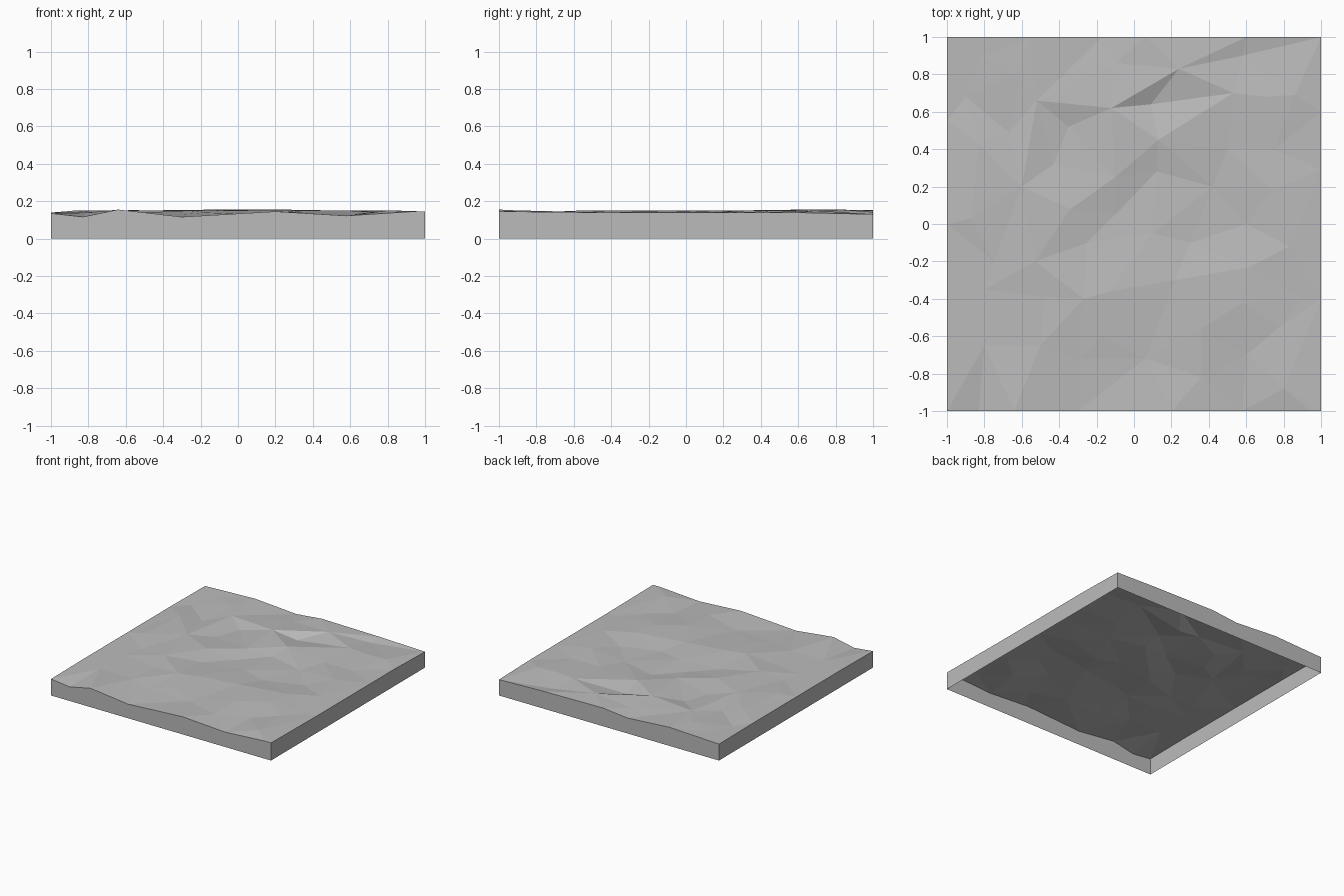
import bpy
import bmesh
from mathutils import Vector
from mathutils.geometry import delaunay_2d_cdt

# Remove the default cube
default_cube = bpy.data.objects.get("Cube")
if default_cube:
    bpy.data.objects.remove(default_cube, do_unlink=True)

# One flat stone grey
stone = bpy.data.materials.new("stone grey")
stone.use_nodes = True
grey = (.5, .5, .5, 1)
stone.diffuse_color = grey
stone.node_tree.nodes["Principled BSDF"].inputs["Base Color"].default_value = grey

CREST, SLOPE, VALLEY = .15, .139, .129

# Crest lines of the terrain, each joined point to point
crests = [
    [(-.53, -.2), (-.34, .08), (-.1, .25), (.13, .45)],
    [(-.27, -.4), (-.13, -.36), (.22, -.3)],
    [(-.87, .03), (-.83, .43)],
    [(-.6, .2), (-.52, .66), (-.61, .81)],
    [(.53, .7), (.7, .68), (.86, .69)],
    [(.62, -.23), (.83, -.12)],
    [(.36, -.56), (.58, -.42)],
    [(.74, .18)],
    [(.8, -.88)],
]

# Valley lines between the crests
valleys = [
    [(-.25, -.1), (-.1, .05), (.12, .28)],
    [(-.3, -.72), (.06, -.72)],
    [(.3, -.1), (.6, 0)],
    [(-.43, .32), (-.35, .52)],
    [(.42, .2)],
    [(-.9, .68)],
    [(-.67, .49)],
    [(.6, -.7)],
    [(.58, .9)],
]

# Loose points on the slopes
slopes = [[p] for p in (
    (-.48, -.39), (-.17, -.6), (.1, -.05), (.36, -.82), (.78, -.55),
    (.9, -.4), (.5, .4), (.75, .4), (-.1, .86), (-.82, .89),
    (-.8, -.35), (-.5, -.65), (-.8, -.65), (-.75, -.2),
)]

# Height profiles along the front and back rims
front_rim = [(-1, .135), (-.83, .116), (-.64, .155), (-.3, .116),
             (.2, .145), (.58, .122), (.94, .145), (1, .145)]
back_rim = [(1, .13), (.6, .142), (.06, .15), (-.17, .127),
            (-.55, .153), (-1, .135)]
right_rim = [-.4, .29, .6]
left_rim = [.55, 0, -.35, -.6]

points, heights, edges = [], [], []


def add_line(line, height):
    """Add points of one height, joined in order."""
    for i, (x, y) in enumerate(line):
        if i:
            edges.append((len(points) - 1, len(points)))
        points.append(Vector((x, y)))
        heights.append(height)


# Rim, anticlockwise from the front left corner
for x, z in front_rim:
    add_line([(x, -1)], z)
for y in right_rim:
    add_line([(1, y)], SLOPE)
for x, z in back_rim:
    add_line([(x, 1)], z)
for y in left_rim:
    add_line([(-1, y)], SLOPE)
rim_count = len(points)
edges += [(i, (i + 1) % rim_count) for i in range(rim_count)]

# Interior relief
for lines, height in ((crests, CREST), (valleys, VALLEY), (slopes, SLOPE)):
    for line in lines:
        add_line(line, height)

# Steep step near the back: a high lip over a low foot
add_line([(-.12, .62), (.24, .83)], .155)
add_line([(.09, .64)], .118)

# Triangulate the terrain
verts, _, faces, origins, _, _ = delaunay_2d_cdt(points, edges, [], 1, 1e-5)
bm = bmesh.new()
for v, source in zip(verts, origins):
    bm.verts.new((v.x, v.y, heights[source[0]] if source else SLOPE))
bm.verts.ensure_lookup_table()
for f in faces:
    bm.faces.new([bm.verts[i] for i in f])
bmesh.ops.recalc_face_normals(bm, faces=bm.faces)
if sum(f.normal.z for f in bm.faces) < 0:
    bmesh.ops.reverse_faces(bm, faces=bm.faces)

# Drop the rim to the ground as side walls, leaving the underside open
rim = [e for e in bm.edges if e.is_boundary]
skirt = bmesh.ops.extrude_edge_only(bm, edges=rim)["geom"]
for v in skirt:
    if isinstance(v, bmesh.types.BMVert):
        v.co.z = 0
bmesh.ops.recalc_face_normals(bm, faces=bm.faces)
if sum(f.normal.z for f in bm.faces) < 0:
    bmesh.ops.reverse_faces(bm, faces=bm.faces)

mesh = bpy.data.meshes.new("ground_tile")
bm.to_mesh(mesh)
bm.free()
mesh.materials.append(stone)
bpy.context.scene.collection.objects.link(bpy.data.objects.new("ground_tile", mesh))
